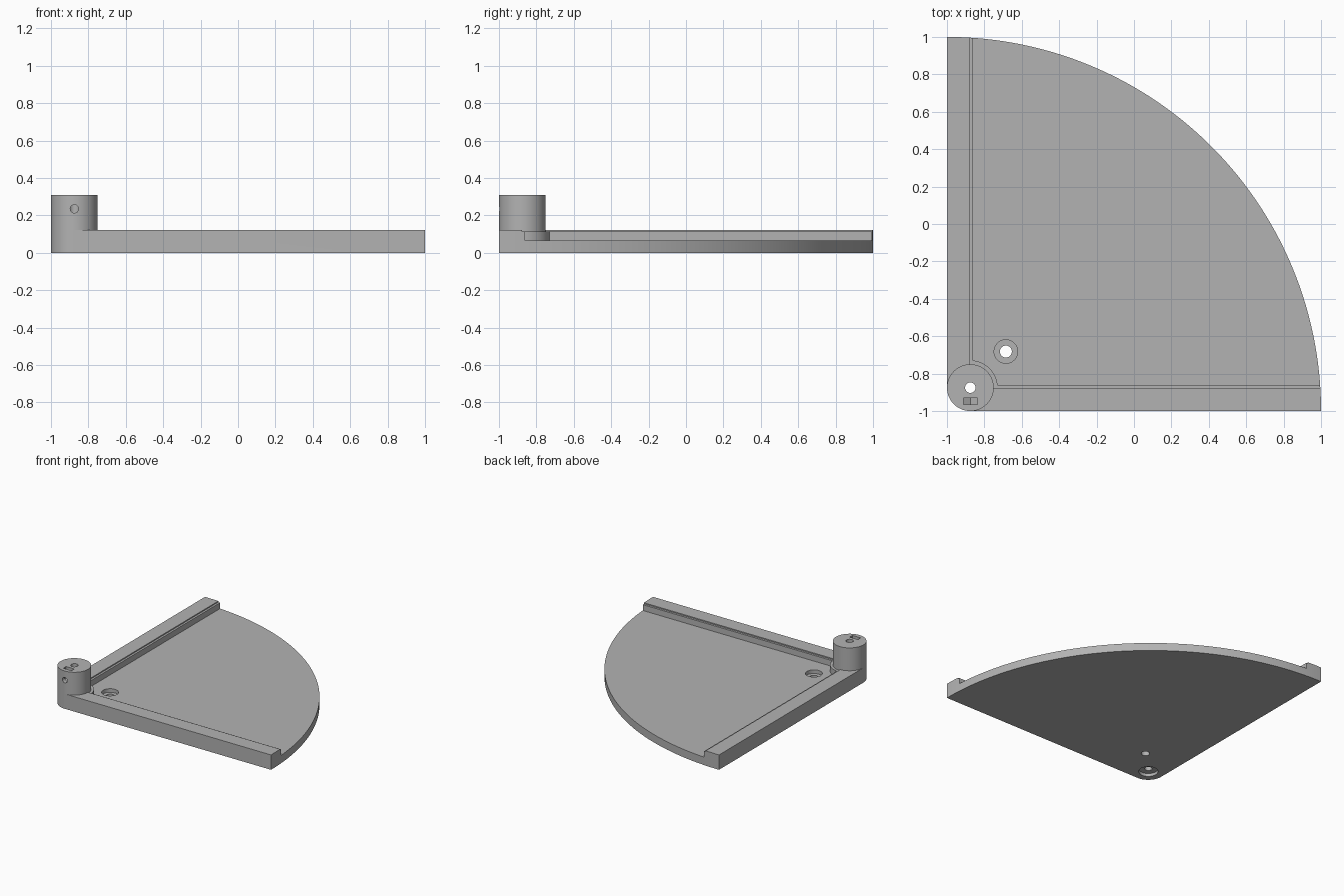
import bpy, bmesh
from math import pi, sin, cos, asin

if "Cube" in bpy.data.objects:
    bpy.data.objects.remove(bpy.data.objects["Cube"])

HUB = -0.875        # hub centre in x and y
HUB_R = 0.125
FLOOR, STEP, RAIL, TOP = 0.065, 0.113, 0.122, 0.31
LIP = -0.86         # inner edge of the rails
COLLAR_R = 0.146

grey = bpy.data.materials.new("grey")
grey.use_nodes = True
grey.diffuse_color = (0.45, 0.45, 0.45, 1)
grey.node_tree.nodes["Principled BSDF"].inputs["Base Color"].default_value = grey.diffuse_color


def arc(cx, cy, r, start, end, n):
    return [(cx + r * cos(start + (end - start) * i / n),
             cy + r * sin(start + (end - start) * i / n)) for i in range(n + 1)]


def prism(name, outline, z0, z1):
    """Extrude a flat outline from z0 to z1."""
    bm = bmesh.new()
    face = bm.faces.new([bm.verts.new((x, y, z0)) for x, y in outline])
    grown = bmesh.ops.extrude_face_region(bm, geom=[face])["geom"]
    bmesh.ops.translate(bm, vec=(0, 0, z1 - z0),
                        verts=[g for g in grown if isinstance(g, bmesh.types.BMVert)])
    bmesh.ops.recalc_face_normals(bm, faces=bm.faces)
    mesh = bpy.data.meshes.new(name)
    bm.to_mesh(mesh)
    bm.free()
    mesh.materials.append(grey)
    ob = bpy.data.objects.new(name, mesh)
    bpy.context.collection.objects.link(ob)
    return ob


def disc(name, x, y, r, z0, z1, n=48):
    return prism(name, arc(x, y, r, 0, 2 * pi, n)[:-1], z0, z1)


def combine(target, tool, operation="DIFFERENCE"):
    """Apply a boolean and discard the tool."""
    mod = target.modifiers.new("cut", "BOOLEAN")
    mod.operation, mod.object, mod.solver = operation, tool, "EXACT"
    bpy.context.view_layer.objects.active = target
    bpy.ops.object.modifier_apply(modifier=mod.name)
    bpy.data.objects.remove(tool)


# Quarter-round tray with a rounded corner
tray = prism("quarter_round_tray",
             arc(-1, -1, 2, 0, pi / 2, 96) + arc(HUB, HUB, HUB_R, pi, 1.5 * pi, 24), 0, RAIL)

# Sunken floor, leaving two rails and the collar around the hub
lean = asin((LIP - HUB) / COLLAR_R)
combine(tray, prism("floor_cutter",
                    arc(HUB, HUB, COLLAR_R, pi / 2 - lean, lean, 24) + [(1.2, LIP), (1.2, 1.2), (LIP, 1.2)],
                    FLOOR, 0.5))

# Shallow step along the inner edge of the rails
edge = -0.877
combine(tray, prism("step_cutter", [(edge, edge), (1.2, edge), (1.2, 1.2), (edge, 1.2)], STEP, 0.5))

# Hub post
combine(tray, disc("hub_post", HUB, HUB, HUB_R, 0.03, TOP, 96), "UNION")

# Shaft bore and the recess beneath it
combine(tray, disc("shaft_bore", HUB, HUB, 0.028, -0.1, 0.5))
combine(tray, disc("under_recess", HUB, HUB, 0.073, -0.1, 0.025))

# Counterbored screw hole in the floor
combine(tray, disc("screw_hole", -0.685, -0.682, 0.032, -0.1, 0.3))
combine(tray, disc("screw_recess", -0.685, -0.682, 0.063, 0.035, 0.3))

# Nut slot with a V-shaped bottom, open at the top of the hub
slot = prism("nut_slot", [(-0.0375, 0.5), (-0.0375, 0.213), (0, 0.192), (0.0375, 0.213), (0.0375, 0.5)],
             0, 0.036)
slot.rotation_euler.x = pi / 2
slot.location = (HUB, -0.929, 0)
bpy.context.view_layer.update()
combine(tray, slot)

# Set-screw hole from the front into the bore
screw = disc("set_screw_hole", 0, 0, 0.022, 0, 0.22, 32)
screw.rotation_euler.x = pi / 2
screw.location = (HUB, HUB, 0.235)
bpy.context.view_layer.update()
combine(tray, screw)

bpy.ops.object.select_all(action="DESELECT")
tray.select_set(True)
bpy.context.view_layer.objects.active = tray
bpy.ops.object.shade_smooth_by_angle(angle=pi / 6)
